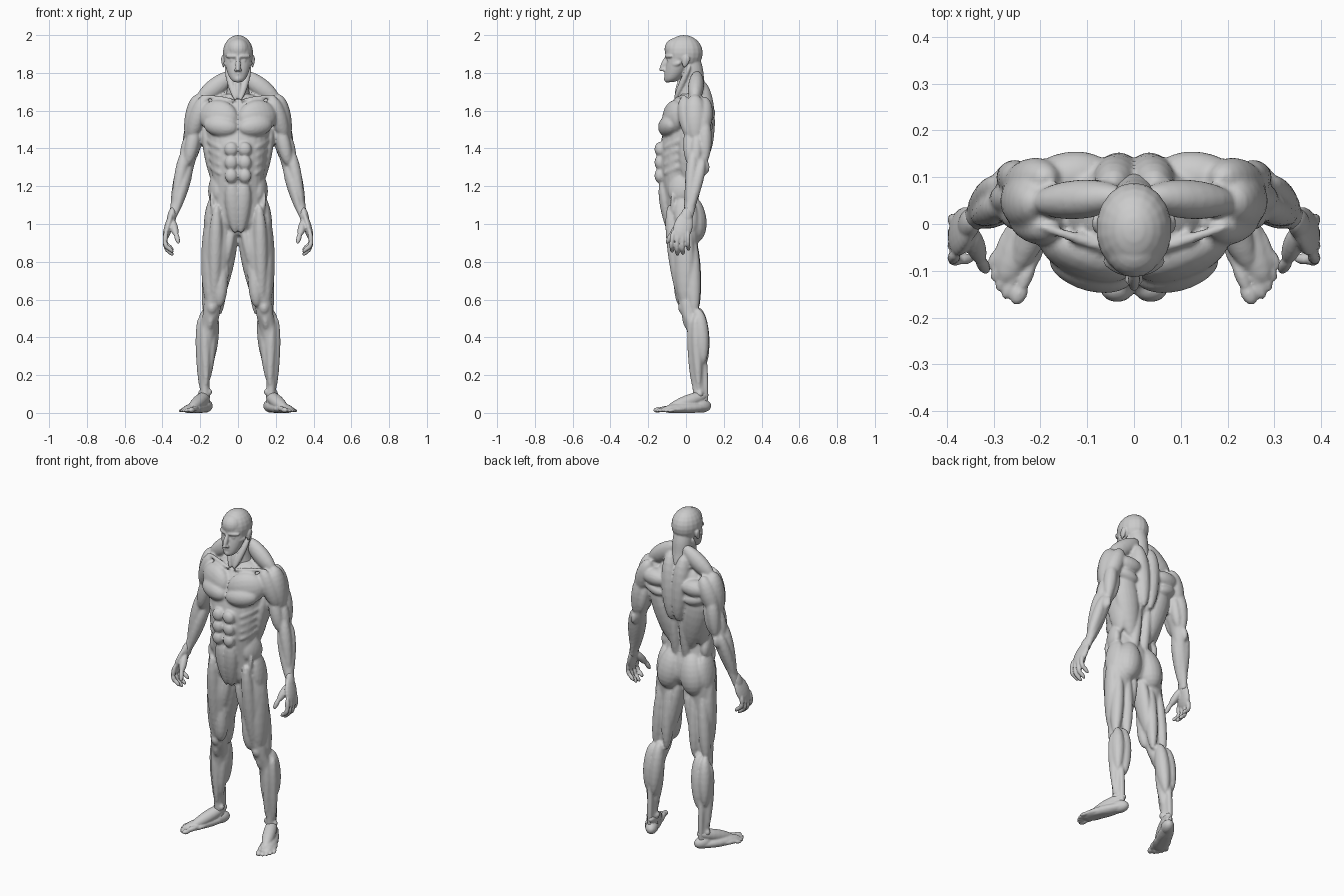
import bpy, bmesh, math
from mathutils import Vector

# Unit sphere reused for every muscle
ball_bm = bmesh.new()
bmesh.ops.create_uvsphere(ball_bm, u_segments=18, v_segments=12, radius=1)
ball_bm.verts.index_update()
UNIT = [v.co.copy() for v in ball_bm.verts]
UNIT_FACES = [[v.index for v in f.verts] for f in ball_bm.faces]
ball_bm.free()
verts, faces = [], []


def add(points, polys, sym):
    """Collect a piece, and its mirror image when sym is set."""
    for side in ((1, -1) if sym else (1,)):
        base = len(verts)
        verts.extend((side * x, y, max(z, 0.0)) for x, y, z in points)
        faces.extend([base + i for i in p[::side]] for p in polys)


def blob(a, b, w, d=None, out=(0, -1, 0), k=0.0, sym=True):
    """Muscle belly from a to b: half width w, half depth d along out, k > 0 moves the bulk to a."""
    a, b = Vector(a), Vector(b)
    d = w if d is None else d
    axis = (b - a).normalized()
    wide = axis.cross(Vector(out)).normalized()
    deep = wide.cross(axis)
    mid, half = (a + b) / 2, (b - a).length / 2
    add([mid + (wide * (u.x * w) + deep * (u.y * d)) * (1 - k * u.z) + axis * (u.z * half) for u in UNIT],
        UNIT_FACES, sym)


def ball(c, r, sym=True):
    c = Vector(c)
    blob(c - Vector((0, 0, r)), c + Vector((0, 0, r)), r, sym=sym)


def loft(rows, power=2.0, sym=True, seg=24, steps=4):
    """Smooth trunk through level rings (x, y, z, rx, ry)."""
    path = []
    for i in range(len(rows) - 1):
        q = [rows[max(i - 1, 0)], rows[i], rows[i + 1], rows[min(i + 2, len(rows) - 1)]]
        for j in range(steps):
            t = j / steps
            path.append([0.5 * (2 * p1 + (p2 - p0) * t + (2 * p0 - 5 * p1 + 4 * p2 - p3) * t * t
                                + (3 * p1 - p0 - 3 * p2 + p3) * t ** 3) for p0, p1, p2, p3 in zip(*q)])
    path.append(rows[-1])
    pts = []
    for x, y, z, rx, ry in path:
        for n in range(seg):
            c, s = math.cos(math.tau * n / seg), math.sin(math.tau * n / seg)
            c, s = (math.copysign(abs(m) ** (2 / power), m) for m in (c, s))
            pts.append((x + rx * c, y + ry * s, z))
    polys = [(r * seg + n, r * seg + (n + 1) % seg, (r + 1) * seg + (n + 1) % seg, (r + 1) * seg + n)
             for r in range(len(path) - 1) for n in range(seg)]
    polys += [tuple(range(seg))[::-1], tuple(range(len(pts) - seg, len(pts)))]
    up = 1 if rows[-1][2] > rows[0][2] else -1
    add(pts, [p[::up] for p in polys], sym)


def finish(name, voxel, smooth):
    """Fuse the collected pieces into one smooth skin."""
    mesh = bpy.data.meshes.new(name)
    mesh.from_pydata(verts, [], faces)
    verts.clear()
    faces.clear()
    ob = bpy.data.objects.new(name, mesh)
    bpy.context.collection.objects.link(ob)
    m = ob.modifiers.new("fuse", "REMESH")
    m.mode, m.voxel_size, m.use_smooth_shade = "VOXEL", voxel, True
    m = ob.modifiers.new("soften", "SMOOTH")
    m.factor, m.iterations = 0.5, smooth
    skin = bpy.data.meshes.new_from_object(ob.evaluated_get(bpy.context.evaluated_depsgraph_get()))
    ob.modifiers.clear()
    ob.data = skin
    bpy.data.meshes.remove(mesh)
    skin.name = name


# Head: cranium, face, ears
blob((0, -.01, 1.81), (0, -.012, 2.0), .081, .1, sym=False)
blob((0, -.058, 1.865), (0, -.05, 1.985), .06, .06, sym=False)
loft([(0, -.085, 1.752, .022, .024), (0, -.073, 1.768, .04, .04), (0, -.058, 1.80, .056, .054),
      (0, -.045, 1.84, .067, .062), (0, -.035, 1.88, .072, .064), (0, -.03, 1.92, .07, .06)], sym=False)
ball((0, -.097, 1.768), .02, sym=False)
blob((0, -.1, 1.892), (0, -.133, 1.808), .013, .014, k=-.2, sym=False)
ball((0, -.133, 1.818), .0105, sym=False)
ball((.011, -.119, 1.816), .0095)
for z, y in ((1.795, -.112), (1.784, -.11)):
    blob((-.026, y + .012, z), (.026, y + .012, z), .006, .016, sym=False)
blob((.004, -.108, 1.888), (.066, -.077, 1.888), .011, .013)
blob((.03, -.09, 1.838), (.074, -.03, 1.853), .016, .015)
ball((.031, -.086, 1.867), .0135)
blob((.081, .008, 1.892), (.076, -.012, 1.828), .019, .01, out=(1, 0, 0), k=.25)
# Neck
loft([(0, .03, 1.62, .08, .075), (0, .035, 1.70, .06, .072), (0, .035, 1.76, .055, .062),
      (0, .03, 1.82, .056, .06), (0, .02, 1.86, .055, .06)], sym=False)
blob((.064, .022, 1.84), (.012, -.06, 1.655), .019, .017)
blob((0, -.022, 1.775), (0, -.052, 1.66), .019, .018, sym=False)
finish("head_and_neck", .005, 2)

# Torso core
loft([(0, 0, .94, .05, .05), (0, -.005, 1.0, .135, .085), (0, -.015, 1.08, .142, .09), (0, -.03, 1.15, .137, .085),
      (0, -.04, 1.23, .133, .09), (0, -.032, 1.32, .145, .107), (0, -.01, 1.42, .158, .125),
      (0, .01, 1.52, .172, .122), (0, .025, 1.60, .165, .108), (0, .035, 1.655, .13, .082),
      (0, .04, 1.69, .07, .07)], power=2.2, sym=False)
# Chest and collar bones
blob((.004, -.1, 1.545), (.2, -.025, 1.585), .092, .055)
blob((.002, -.118, 1.505), (.18, -.07, 1.53), .056, .05)
blob((.012, -.066, 1.655), (.2, -.005, 1.678), .012)
# Abdomen, obliques, ribs
for z, w in ((1.395, .036), (1.325, .035), (1.255, .034)):
    blob((.036, -.14, z + .039), (.036, -.138, z - .039), w, .028)
blob((.034, -.125, 1.235), (.014, -.085, .95), .042, .032, k=.2)
blob((.118, -.035, 1.27), (.122, -.03, 1.11), .065, .034, out=(1, -.3, 0), k=-.2)
for i in range(4):
    z = 1.445 - .045 * i
    blob((.168 - .006 * i, -.005, z + .01), (.09, -.118, z - .045), .021, .02, out=(1, -1, 0))
# Back: trapezius, shoulder blades, lats, spinal columns
blob((.02, .06, 1.80), (.215, .045, 1.65), .05, .042)
blob((.046, .08, 1.76), (.022, .11, 1.36), .052, .058, out=(0, 1, 0), k=.15)
blob((.05, .115, 1.585), (.225, .09, 1.59), .05, .052, out=(0, 1, 0))
blob((.07, .11, 1.50), (.21, .085, 1.545), .038, .045, out=(0, 1, 0))
blob((.15, .08, 1.56), (.055, .045, 1.18), .07, .048, out=(.3, 1, 0), k=.25)
blob((.165, .045, 1.55), (.118, .015, 1.2), .07, .036, out=(1, .3, 0), k=.2)
blob((.033, .085, 1.42), (.035, .025, 1.04), .03, .03, out=(0, 1, 0))
# Hips and buttocks
blob((.055, .028, 1.15), (.095, .045, .90), .077, .072, out=(.2, 1, 0), k=-.1)
blob((.125, -.01, 1.16), (.162, .01, .93), .062, .033, out=(1, .1, 0))
# Shoulder
ball((.195, .05, 1.6), .07)
blob((.175, -.012, 1.675), (.252, .022, 1.45), .047, .045, out=(.4, -1, 0), k=.1)
blob((.212, .045, 1.685), (.262, .052, 1.43), .058, .046, out=(1, 0, 0), k=.15)
blob((.18, .1, 1.672), (.26, .08, 1.45), .05, .05, out=(.4, 1, 0), k=.1)
# Arm
loft([(.20, .05, 1.62, .05, .06), (.225, .055, 1.52, .043, .055), (.235, .06, 1.42, .041, .056),
      (.264, .064, 1.34, .041, .05), (.286, .06, 1.27, .044, .04), (.302, .046, 1.20, .038, .036),
      (.325, .028, 1.12, .029, .031), (.343, .012, 1.05, .021, .029), (.351, 0, 1.01, .019, .03)])
blob((.218, .02, 1.53), (.268, .022, 1.31), .037, .036)
blob((.24, .098, 1.56), (.272, .1, 1.32), .037, .038, out=(.5, 1, 0), k=.15)
blob((.208, .085, 1.54), (.245, .09, 1.33), .034, .038, out=(-.4, 1, 0))
blob((.264, .06, 1.48), (.297, .05, 1.31), .03, .024, out=(1, 0, 0))
blob((.278, .04, 1.4), (.345, .01, 1.06), .031, .029, out=(1, -1, 0), k=.35)
blob((.293, .092, 1.34), (.352, .015, 1.04), .028, .026, out=(1, 1, 0), k=.3)
blob((.252, .055, 1.33), (.335, 0, 1.03), .036, .028, out=(-1, -.3, 0), k=.35)
blob((.272, .1, 1.34), (.282, .098, 1.26), .02, .026)
# Leg core
loft([(.10, 0, 1.05, .062, .08), (.105, -.005, .95, .078, .075), (.108, -.01, .86, .077, .072),
      (.113, -.006, .76, .07, .063), (.115, 0, .66, .053, .058), (.134, .008, .58, .047, .046),
      (.142, .018, .52, .045, .042), (.156, .045, .46, .046, .046), (.167, .062, .40, .048, .052),
      (.171, .065, .32, .042, .048), (.174, .062, .25, .031, .04), (.175, .065, .17, .025, .034),
      (.175, .07, .10, .025, .034), (.175, .072, .05, .027, .036)])
# Thigh muscles and kneecap
blob((.113, -.088, 1.10), (.127, -.028, .58), .037, .038, k=.15)
blob((.155, -.01, 1.05), (.158, -.008, .57), .054, .036, out=(1, -.3, 0))
blob((.078, -.035, .86), (.1, -.022, .56), .036, .036, out=(-.5, -1, 0), k=-.3)
blob((.148, -.075, 1.16), (.05, -.035, .72), .017, .02)
blob((.022, .0, 1.0), (.078, .025, .62), .055, .033, out=(-1, 0, 0), k=.3)
blob((.025, -.05, 1.0), (.075, -.035, .76), .025, .026)
blob((.08, .03, .96), (.096, .05, .52), .034, .04, out=(0, 1, 0))
blob((.135, .03, .95), (.172, .045, .51), .034, .04, out=(0, 1, 0))
blob((.138, -.022, .59), (.139, -.018, .525), .025, .022)
blob((.139, -.01, .54), (.15, .012, .44), .018, .02)
# Calf and shin muscles, heel tendon, ankle bones
blob((.133, .062, .56), (.153, .092, .24), .04, .048, out=(-.3, 1, 0), k=.12)
blob((.175, .065, .55), (.192, .09, .26), .038, .045, out=(.3, 1, 0), k=.12)
blob((.178, .022, .52), (.168, .035, .14), .024, .02, k=.2)
blob((.203, .05, .51), (.199, .068, .12), .026, .022, out=(1, 0, 0), k=.3)
blob((.13, .055, .47), (.158, .062, .16), .03, .024, out=(-1, 0, 0), k=.2)
blob((.172, .095, .36), (.172, .107, .02), .017, .016, out=(0, 1, 0))
for x, y, z in ((.197, .074, .1), (.153, .06, .11)):
    ball((x, y, z), .017)
finish("torso_arms_and_legs", .008, 1)

# Hands: palm, four curled fingers, thumb
blob((.345, .008, 1.07), (.388, -.035, .915), .05, .021, out=(1, 0, 0), k=-.15)
blob((.343, .012, 1.09), (.362, -.012, .98), .032, .023, out=(1, 0, 0))
for i, tip in enumerate((.852, .836, .84, .862)):
    y = -.077 + .029 * i
    knee = .9 + .012 * (i == 3)
    blob((.38, y * .85, .97), (.389, y, knee - .012), .0135, out=(1, 0, 0))
    blob((.392, y, knee + .014), (.372, y, tip + .012), .0125, out=(1, 0, 0))
    blob((.382, y, tip + .036), (.342, y + .004, tip - .003), .0115, out=(1, 0, 0))
blob((.352, -.005, 1.03), (.326, -.083, .935), .021, out=(1, 0, 0))
blob((.331, -.072, .96), (.314, -.102, .895), .0135, out=(1, 0, 0))
finish("hands", .005, 1)


# Feet: turned outwards; s runs heel to toe, t runs towards the little toe
def foot(s, t, z):
    return (.165 + .43 * s + .9 * t, .1 - .9 * s + .43 * t, z)


UP = (0, 0, 1)
blob(foot(-.035, 0, .036), foot(.08, 0, .04), .036, .037, out=UP)
blob(foot(-.03, .002, .032), foot(.255, .008, .018), .045, .03, out=UP)
blob(foot(-.02, .002, .1), foot(.225, -.008, .018), .036, .035, out=UP, k=.1)
blob(foot(.09, .006, .022), foot(.25, .004, .017), .05, .021, out=UP)
for t, end, r in ((-.035, .285, .017), (-.011, .284, .0125), (.009, .275, .012), (.028, .26, .0115), (.045, .24, .0115)):
    blob(foot(end - .11, t * .85, .026), foot(end - .025, t, .018), r * .85, out=UP)
    blob(foot(end - .05, t, .018), foot(end, t, r * .8), r, r * .85, out=UP)
finish("feet", .005, 1)
